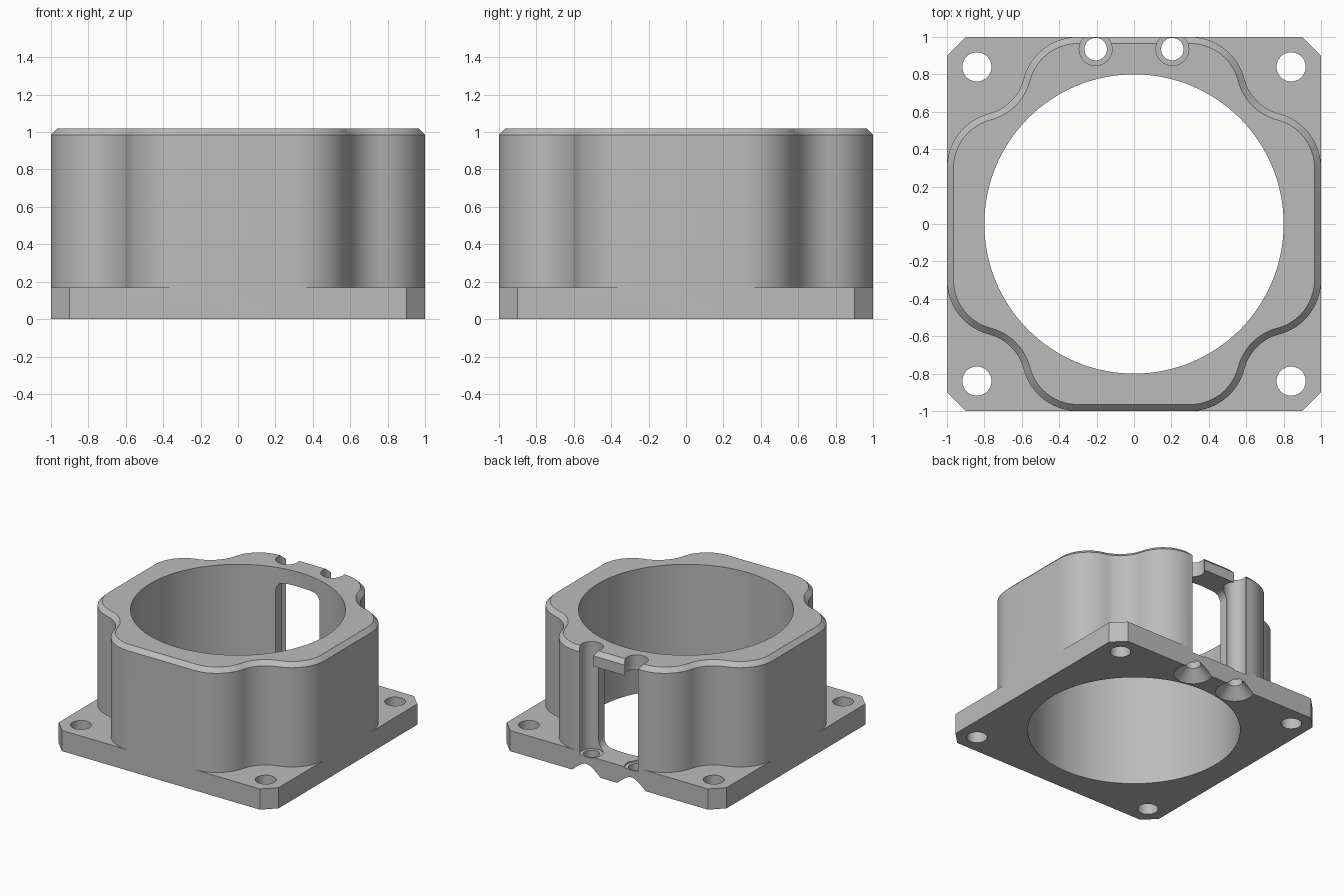
import bpy
import bmesh
from math import atan2, cos, hypot, pi, sin

cube = bpy.data.objects.get("Cube")
if cube:
    bpy.data.objects.remove(cube, do_unlink=True)

# Main dimensions
HEIGHT, FLANGE_TOP, CHAMFER = 1.02, 0.17, 0.035
BORE, BOLT, BOLT_POS = 0.8, 0.078, 0.84
ROD_X, ROD_Y = 0.205, 0.935

grey = bpy.data.materials.new("plain grey")
grey.use_nodes = True
colour = (0.5, 0.5, 0.5, 1)
grey.diffuse_color = colour
grey.node_tree.nodes["Principled BSDF"].inputs["Base Color"].default_value = colour


def arc(cx, cy, r, a0, a1, n):
    return [(cx + r * cos(a0 + (a1 - a0) * i / n),
             cy + r * sin(a0 + (a1 - a0) * i / n)) for i in range(n + 1)]


def four_fold(points):
    """Repeat a quarter outline around the centre."""
    out = []
    for _ in range(4):
        out += points
        points = [(-y, x) for x, y in points]
    return out


def loft(name, rings):
    """Solid through rings of 3D points with equal counts."""
    bm = bmesh.new()
    loops = [[bm.verts.new(p) for p in ring] for ring in rings]
    n = len(loops[0])
    for low, high in zip(loops, loops[1:]):
        for i in range(n):
            j = (i + 1) % n
            bm.faces.new((low[i], low[j], high[j], high[i]))
    bm.faces.new(loops[0][::-1])
    bm.faces.new(loops[-1])
    bmesh.ops.recalc_face_normals(bm, faces=bm.faces)
    mesh = bpy.data.meshes.new(name)
    bm.to_mesh(mesh)
    bm.free()
    mesh.materials.append(grey)
    obj = bpy.data.objects.new(name, mesh)
    bpy.context.collection.objects.link(obj)
    return obj


def at(outline, z):
    return [(x, y, z) for x, y in outline]


def turned(name, x, y, steps, n=48):
    """Round solid from (radius, z) steps."""
    return loft(name, [at(arc(x, y, r, 0, 2 * pi, n)[:-1], z) for r, z in steps])


def combine(target, tool, operation):
    mod = target.modifiers.new(operation.title(), "BOOLEAN")
    mod.operation, mod.solver, mod.object = operation, "EXACT", tool
    bpy.context.view_layer.objects.active = target
    bpy.ops.object.modifier_apply(modifier=mod.name)
    bpy.data.objects.remove(tool, do_unlink=True)


def body_outline(inset):
    """Square with rounded shoulders scooped around the bolt corners."""
    c, r = 0.7, 0.3
    span = hypot(BOLT_POS - r, BOLT_POS - c)
    a = atan2(BOLT_POS - c, BOLT_POS - r)
    shoulder = arc(c, r, r - inset, 0, pi / 2 - a, 14)
    scoop = arc(BOLT_POS, BOLT_POS, span - r + inset, 1.5 * pi - a, pi + a, 14)
    shoulder_2 = arc(r, c, r - inset, a, pi / 2, 14)
    return four_fold(shoulder + scoop[1:-1] + shoulder_2)


# Square flange with clipped corners
flange_outline = four_fold([(1, 0.9), (0.9, 1)])
housing = loft("housing", [at(flange_outline, 0), at(flange_outline, FLANGE_TOP)])

# Tall body with a chamfered rim
outer = body_outline(0)
body = loft("body", [at(outer, 0.0), at(outer, HEIGHT - CHAMFER),
                     at(body_outline(CHAMFER), HEIGHT)])
combine(housing, body, "UNION")

# Main bore
combine(housing, turned("bore", 0, 0, [(BORE, -0.1), (BORE, 1.2)], 128), "DIFFERENCE")

# Corner bolt holes
for sx in (-1, 1):
    for sy in (-1, 1):
        hole = turned("bolt_hole", sx * BOLT_POS, sy * BOLT_POS, [(BOLT, -0.1), (BOLT, 0.3)])
        combine(housing, hole, "DIFFERENCE")

# Rounded window through the rear wall
w, low, high, r = 0.2, 0.15, 0.9, 0.07
frame = (arc(w - r, high - r, r, 0, pi / 2, 8) + arc(r - w, high - r, r, pi / 2, pi, 8)
         + arc(r - w, low + r, r, pi, 1.5 * pi, 8) + arc(w - r, low + r, r, 1.5 * pi, 2 * pi, 8))
window = loft("window", [[(x, y, z) for x, z in frame] for y in (0.6, 1.1)])
combine(housing, window, "DIFFERENCE")

# Rear screw channels with countersunk holes underneath
for side in (-1, 1):
    x = side * ROD_X
    screw = turned("screw_channel", x, ROD_Y,
                   [(0.155, -0.01), (0.06, 0.085), (0.06, 0.14), (0.088, 0.14), (0.088, 1.1)])
    combine(housing, screw, "DIFFERENCE")

# Smooth curved walls, crisp edges
bpy.ops.object.select_all(action="DESELECT")
housing.select_set(True)
bpy.context.view_layer.objects.active = housing
bpy.ops.object.shade_smooth_by_angle(angle=pi / 6)
